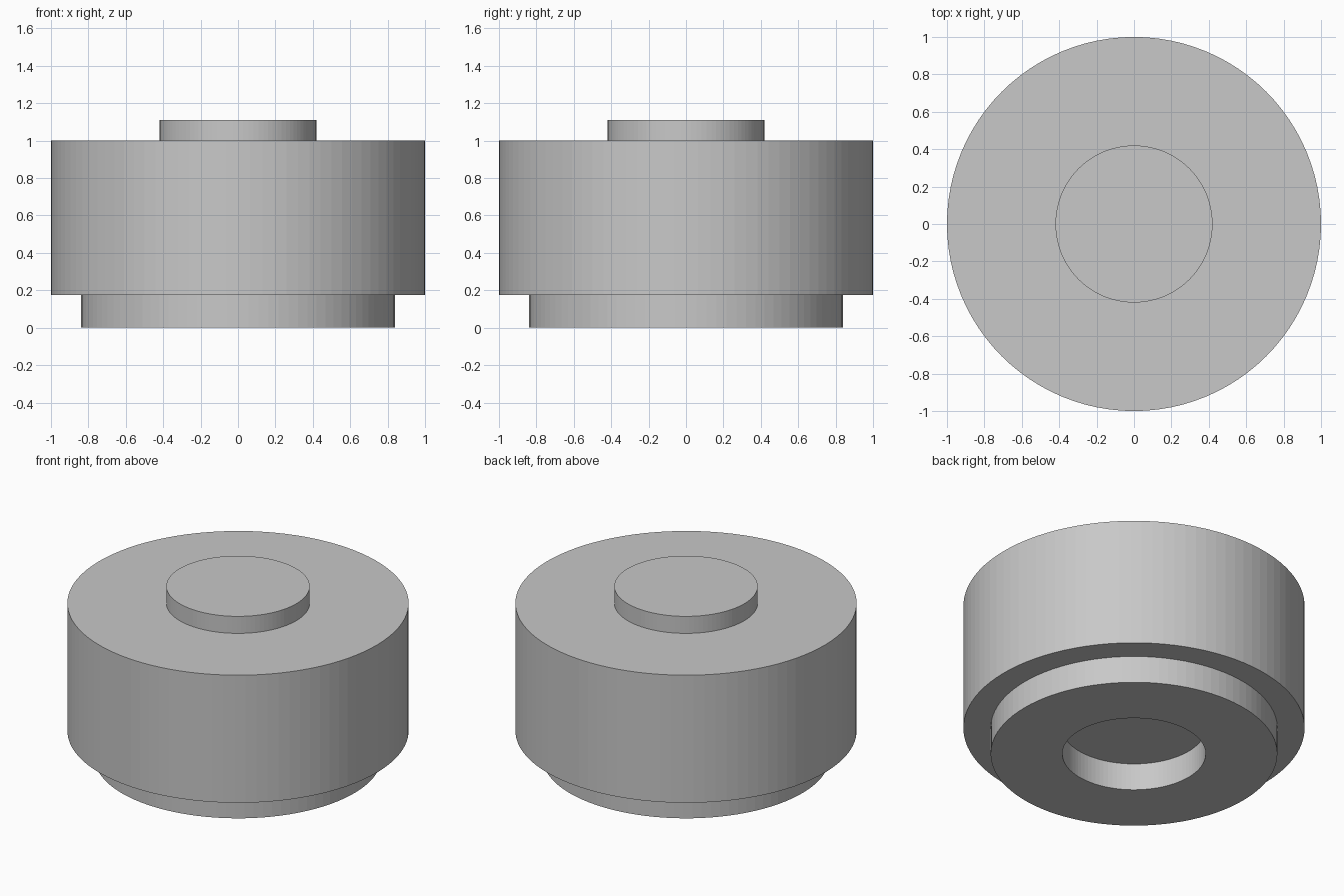
import bpy
import bmesh
from math import cos, sin, tau

cube = bpy.data.objects.get("Cube")
if cube:
    bpy.data.objects.remove(cube, do_unlink=True)

SEGMENTS = 96

grey = bpy.data.materials.new("plain_grey")
grey.use_nodes = True
colour = (0.58, 0.58, 0.58, 1)
grey.diffuse_color = colour
grey.node_tree.nodes["Principled BSDF"].inputs["Base Color"].default_value = colour


def lathe(name, profile):
    """Revolve (radius, z) points around z and cap both ends."""
    bm = bmesh.new()
    rings = [[bm.verts.new((r * cos(tau * i / SEGMENTS), r * sin(tau * i / SEGMENTS), z))
              for i in range(SEGMENTS)] for r, z in profile]
    for low, high in zip(rings, rings[1:]):
        for i in range(SEGMENTS):
            j = (i + 1) % SEGMENTS
            bm.faces.new((low[i], low[j], high[j], high[i]))
    bm.faces.new(rings[0])
    bm.faces.new(rings[-1])
    bmesh.ops.recalc_face_normals(bm, faces=bm.faces)
    mesh = bpy.data.meshes.new(name)
    bm.to_mesh(mesh)
    bm.free()
    mesh.materials.append(grey)
    obj = bpy.data.objects.new(name, mesh)
    bpy.context.collection.objects.link(obj)
    return obj


# One stepped solid: socket underneath, foot, wide body, round stud on top
SOCKET, FOOT, BODY, STUD = 0.42, 0.84, 1.0, 0.42
STEP_Z, BODY_Z, STUD_Z = 0.175, 1.0, 1.11
lathe("stepped_cylinder", [
    (SOCKET, STEP_Z), (SOCKET, 0), (FOOT, 0), (FOOT, STEP_Z),
    (BODY, STEP_Z), (BODY, BODY_Z), (STUD, BODY_Z), (STUD, STUD_Z),
])
